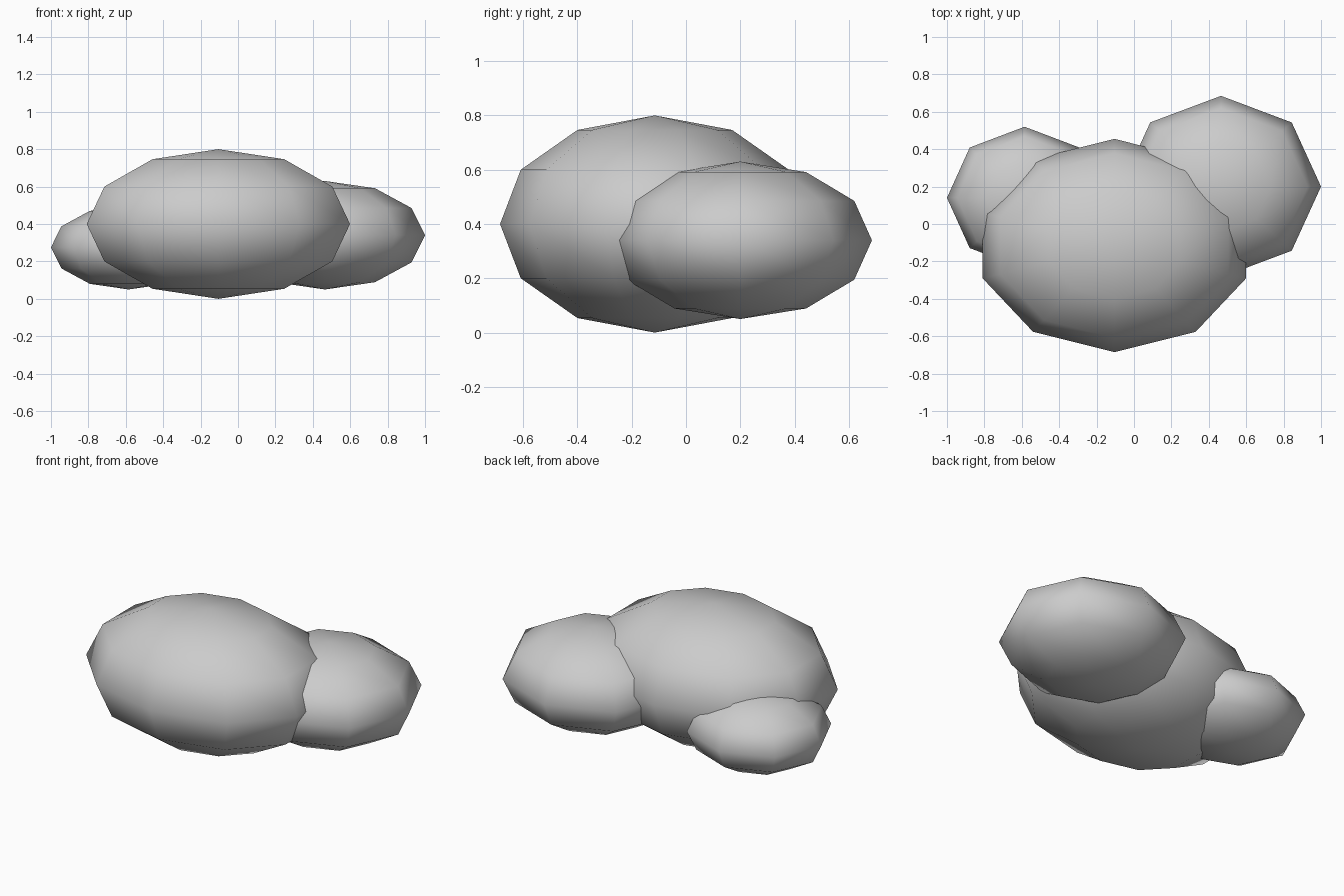
import bpy, bmesh
from mathutils import Matrix

if "Cube" in bpy.data.objects:
    bpy.data.objects.remove(bpy.data.objects["Cube"])


def lobe(name, center, radii, sides):
    """Flattened low-poly sphere, six rings, with a vertex on the y axis."""
    bm = bmesh.new()
    bmesh.ops.create_uvsphere(bm, u_segments=sides, v_segments=6, radius=1,
                              matrix=Matrix.Diagonal((*radii, 1)))
    for face in bm.faces:
        face.smooth = True
    mesh = bpy.data.meshes.new(name)
    bm.to_mesh(mesh)
    bm.free()
    obj = bpy.data.objects.new(name, mesh)
    obj.location = center
    bpy.context.collection.objects.link(obj)
    return obj


# Three overlapping puffs: large front one, medium right, small left
lobe("main_puff", (-0.105, -0.115, 0.40), (0.74, 0.57, 0.40), 10)
lobe("right_puff", (0.465, 0.20, 0.34), (0.535, 0.485, 0.29), 8)
lobe("left_puff", (-0.585, 0.14, 0.275), (0.415, 0.38, 0.225), 8)
